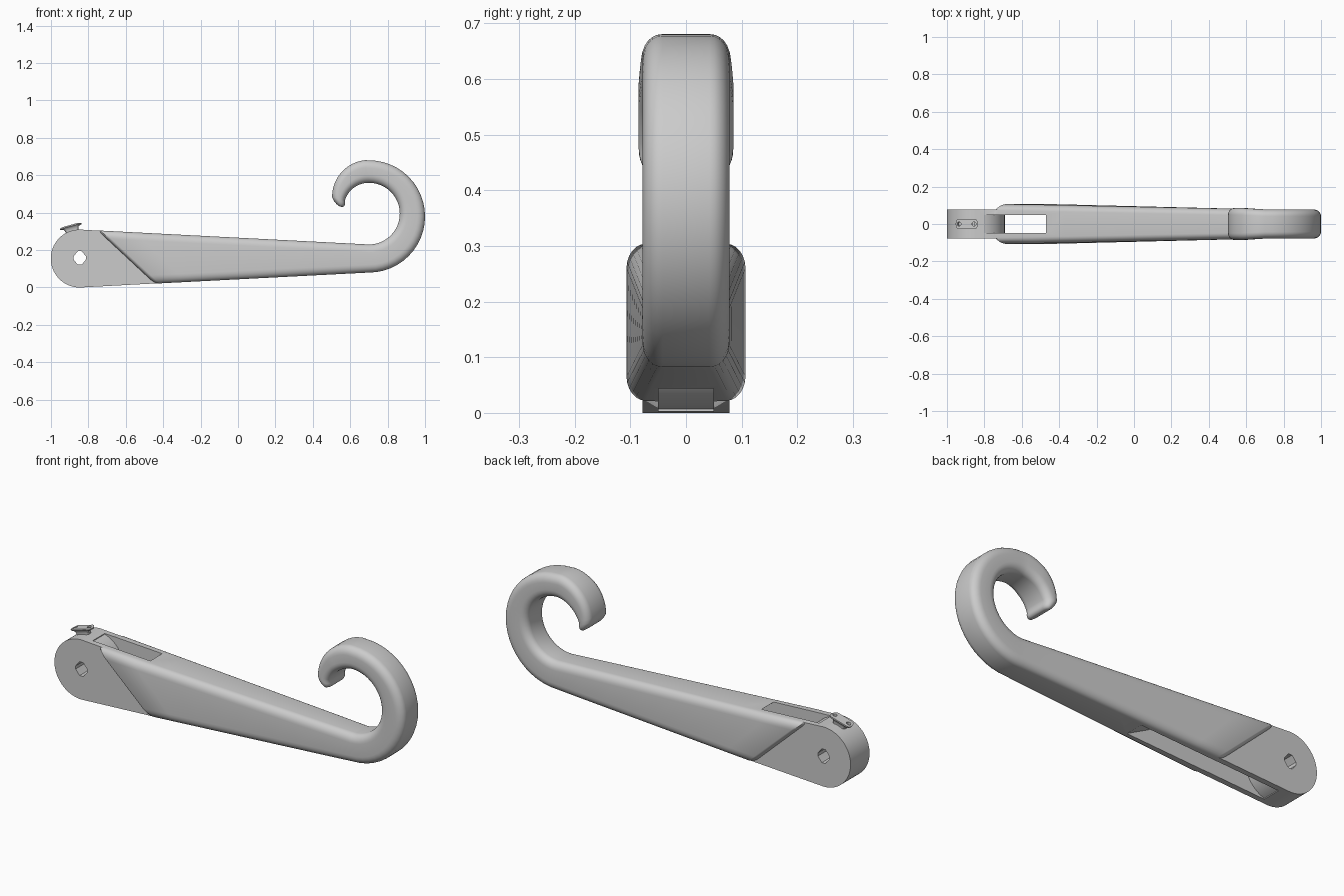
import bpy, bmesh
from math import sin, cos, radians, pi
from mathutils import Vector, Matrix

if "Cube" in bpy.data.objects:
    bpy.data.objects.remove(bpy.data.objects["Cube"])

HUB = Vector((-0.846, 0, 0.155))
R = 0.155


def top(x): return 0.31 - 0.0517 * (x - HUB.x)
def bottom(x): return 0.0517 * (x - HUB.x)


def finish(name, bm):
    bmesh.ops.recalc_face_normals(bm, faces=bm.faces)
    me = bpy.data.meshes.new(name)
    bm.to_mesh(me)
    bm.free()
    ob = bpy.data.objects.new(name, me)
    bpy.context.collection.objects.link(ob)
    return ob


def prism(name, pts, w):
    """Extrude an x,z outline from y=-w to y=w."""
    bm = bmesh.new()
    f = bm.faces.new([bm.verts.new((x, -w, z)) for x, z in pts])
    ext = bmesh.ops.extrude_face_region(bm, geom=[f])['geom']
    bmesh.ops.translate(bm, vec=(0, 2 * w, 0),
                        verts=[v for v in ext if isinstance(v, bmesh.types.BMVert)])
    return finish(name, bm)


def rrect(a, b, ra, rb, n=7):
    """Rounded rectangle with half sizes a, b and corner radii ra, rb."""
    pts = []
    for q, (sx, sy) in enumerate(((1, 1), (-1, 1), (-1, -1), (1, -1))):
        for i in range(n):
            t = (q + i / (n - 1)) * pi / 2
            pts.append((sx * (a - ra) + ra * cos(t), sy * (b - rb) + rb * sin(t)))
    return pts


def loft(name, rings):
    """Skin a list of closed rings and cap both ends with quad strips."""
    bm = bmesh.new()
    vs = [[bm.verts.new(p) for p in ring] for ring in rings]
    m = len(vs[0])
    for a, b in zip(vs, vs[1:]):
        for i in range(m):
            j = (i + 1) % m
            bm.faces.new((a[i], a[j], b[j], b[i]))
    for ring in (vs[0], vs[-1]):
        for k in range(m // 2 - 1):
            bm.faces.new((ring[k], ring[k + 1], ring[m - 2 - k], ring[m - 1 - k]))
    return finish(name, bm)


def section(inner, outer, w, ry, rl):
    """Handle cross-section between an inner and an outer x,z point."""
    i, o = Vector((inner[0], 0, inner[1])), Vector((outer[0], 0, outer[1]))
    d = i - o
    mid, half = (i + o) / 2, d.length / 2
    d.normalize()
    return [mid + d * u + Vector((0, v, 0)) for u, v in rrect(half, w, rl, ry)]


def boolean(ob, tool, op):
    md = ob.modifiers.new(op, 'BOOLEAN')
    md.operation, md.object, md.solver = op, tool, 'EXACT'
    bpy.context.view_layer.objects.active = ob
    bpy.ops.object.modifier_apply(modifier=md.name)
    bpy.data.objects.remove(tool)


def arc(cx, cz, r, deg):
    return (cx + r * cos(radians(deg)), cz + r * sin(radians(deg)))


# Handle: slanted start, tapering arm
rings = []
for dx, w in ((0, 0.082), (0.006, 0.095), (0.014, 0.103), (0.025, 0.107)):
    xt, xb = -0.75 + dx, -0.445 + dx
    rings.append(section((xt, top(xt)), (xb, bottom(xb)), w, 0.034, 0.065))
for k in range(1, 8):
    t = k / 8
    xt, xb = -0.725 + t * 1.425, -0.42 + t * 1.12
    rings.append(section((xt, top(xt)), (xb, bottom(xb)),
                         0.107 - 0.029 * t, 0.034, 0.065 - 0.025 * t))
# Hook: large half turn, then a tighter quarter turn
for k in range(25):
    a = -90 + 180 * k / 24
    rings.append(section(arc(0.7, 0.395, 0.165, a), arc(0.7, 0.38, 0.30, a),
                         0.078, 0.036, 0.042))
for k in range(1, 15):
    t = k / 14
    rings.append(section(arc(0.7, 0.425, 0.135, 90 + 73 * t),
                         arc(0.7, 0.485, 0.197, 90 + 90 * t),
                         0.078 + 0.007 * min(1, 2 * t), 0.036, 0.042 - 0.009 * t))
# Rounded hook tip
end = rings[-1]
mid = sum(end, Vector()) / len(end)
for k in range(1, 7):
    t = k / 6 * radians(84)
    s, shift = cos(t), Vector((0.012, 0, -0.043)) * sin(t)
    ring = []
    for p in end:
        d = p - mid
        y = d.y * (1 - 0.3 * (1 - s))
        ring.append(mid + Vector((d.x * s, y, d.z * s)) + shift)
    rings.append(ring)
lever = loft('hook_lever', rings)

# Pivot cheek with round end
core = [arc(HUB.x, HUB.z, R, 90 + 180 * k / 40) for k in range(41)]
core += [(-0.40, bottom(-0.40) + 0.001), (-0.71, top(-0.71) - 0.001)]
boolean(lever, prism('pivot_block', core, 0.078), 'UNION')

# Slot between the hub drum and a sloping end face
slot = [arc(HUB.x, HUB.z, R, -73 + 146 * k / 32) for k in range(33)]
slot = [(slot[0][0], -0.1)] + slot + [(slot[-1][0], 0.4), (-0.47, 0.4),
        (-0.47, 0.29), (0.0, 0.044), (0.0, -0.1)]
boolean(lever, prism('slot_cutter', slot, 0.049), 'DIFFERENCE')

# Keyed axle hole
hole = [(HUB.x + x, 0.158 + z) for x, z in (
    (0.033, 0.008), (0.022, 0.022), (0.010, 0.036), (-0.010, 0.036),
    (-0.022, 0.022), (-0.033, 0.008), (-0.033, -0.008), (-0.022, -0.022),
    (-0.010, -0.036), (0.010, -0.036), (0.022, -0.022), (0.033, -0.008))]
boolean(lever, prism('axle_cutter', hole, 0.3), 'DIFFERENCE')

# Flared lug on top of the hub
lug_rings = []
for r, a, b in ((0.145, 0.043, 0.018), (0.162, 0.043, 0.018), (0.172, 0.046, 0.020),
                (0.179, 0.053, 0.024), (0.184, 0.062, 0.028), (0.191, 0.062, 0.028)):
    ring = []
    for u, v in rrect(a, b, b * 0.7, b * 0.9):
        t = radians(105.5) - u / 0.19
        ring.append(HUB + Vector((r * cos(t), v, r * sin(t))))
    lug_rings.append(ring)
lug = loft('hub_lug', lug_rings)

# Two small pin holes in the lug
for deg in (93, 118):
    t = radians(deg)
    bm = bmesh.new()
    bmesh.ops.create_cone(bm, cap_ends=True, segments=20, radius1=0.011, radius2=0.011,
                          depth=0.06, matrix=Matrix.Translation(
                              HUB + Vector((cos(t), 0, sin(t))) * 0.195)
                          @ Matrix.Rotation(pi / 2 - t, 4, 'Y'))
    boolean(lug, finish('pin_cutter', bm), 'DIFFERENCE')

# Smooth shading with crisp edges
for ob in (lever, lug):
    bpy.ops.object.select_all(action='DESELECT')
    ob.select_set(True)
    bpy.context.view_layer.objects.active = ob
    bpy.ops.object.shade_smooth_by_angle(angle=radians(32))
